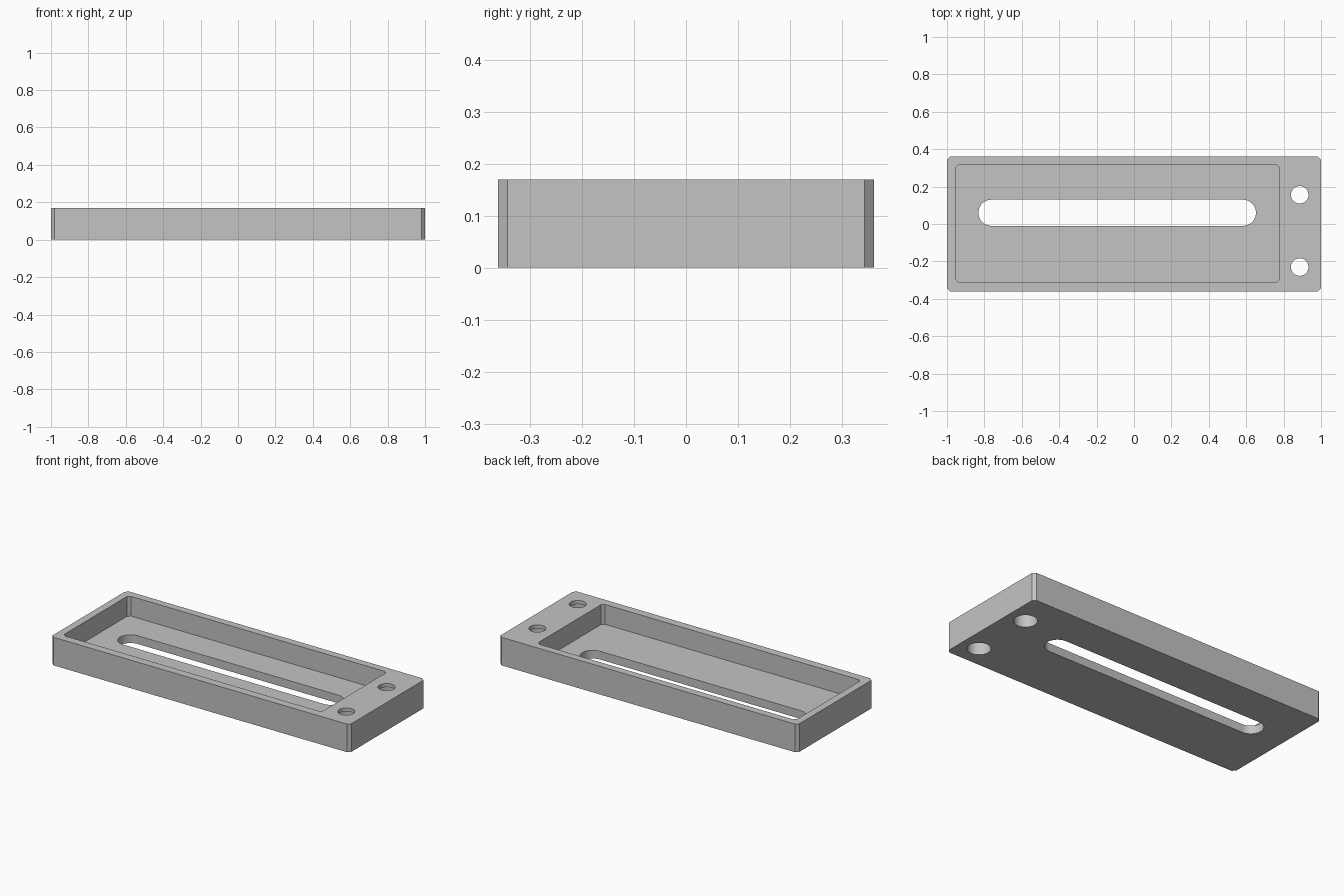
import bpy
import bmesh
from math import cos, sin, pi, radians

cube = bpy.data.objects.get("Cube")
if cube:
    bpy.data.objects.remove(cube, do_unlink=True)

HEIGHT = 0.17
FLOOR = 0.05    # thickness under the pocket
LIP = 0.022     # thickness left above each counterbore
OVER = 0.05     # how far cutters overshoot the block

grey = bpy.data.materials.new("plain grey")
grey.use_nodes = True
colour = (0.55, 0.55, 0.55, 1)
grey.diffuse_color = colour
grey.node_tree.nodes["Principled BSDF"].inputs["Base Color"].default_value = colour


def prism(name, outline, z0, z1):
    """Extrude a counter-clockwise outline from z0 to z1."""
    bm = bmesh.new()
    face = bm.faces.new([bm.verts.new((x, y, z0)) for x, y in outline])
    geom = bmesh.ops.extrude_face_region(bm, geom=[face])["geom"]
    top = [v for v in geom if isinstance(v, bmesh.types.BMVert)]
    bmesh.ops.translate(bm, verts=top, vec=(0, 0, z1 - z0))
    bmesh.ops.recalc_face_normals(bm, faces=bm.faces)
    mesh = bpy.data.meshes.new(name)
    bm.to_mesh(mesh)
    bm.free()
    mesh.materials.append(grey)
    obj = bpy.data.objects.new(name, mesh)
    bpy.context.collection.objects.link(obj)
    return obj


def chamfered(x0, x1, y0, y1, c):
    """Rectangle with its four corners cut off."""
    return [(x0 + c, y0), (x1 - c, y0), (x1, y0 + c), (x1, y1 - c),
            (x1 - c, y1), (x0 + c, y1), (x0, y1 - c), (x0, y0 + c)]


def stadium(x0, x1, y, r, steps=20):
    """Slot outline between two end centres; a circle when they coincide."""
    arc = [-pi / 2 + pi * i / steps for i in range(steps + 1)]
    right = [(x1 + r * cos(a), y + r * sin(a)) for a in arc]
    left = [(x0 - r * cos(a), y - r * sin(a)) for a in arc]
    return right + left if x1 > x0 else right[:-1] + left[:-1]


# Main block
tray = prism("tray_block", chamfered(-1, 1, -0.362, 0.362, 0.018), 0, HEIGHT)

# Pocket from above and the long slot through its floor
cutters = [
    prism("pocket_cutter", chamfered(-0.955, 0.777, -0.312, 0.317, 0.016),
          FLOOR, HEIGHT + OVER),
    prism("slot_cutter", stadium(-0.762, 0.582, 0.06, 0.07),
          -OVER, HEIGHT),
]

# Screw holes, each widened from below
for y in (0.156, -0.23):
    cutters.append(prism("screw_hole_cutter", stadium(0.886, 0.886, y, 0.047),
                         HEIGHT / 2, HEIGHT + OVER))
    cutters.append(prism("counterbore_cutter", stadium(0.886, 0.886, y, 0.064),
                         -OVER, HEIGHT - LIP))

bpy.ops.object.select_all(action="DESELECT")
bpy.context.view_layer.objects.active = tray
tray.select_set(True)
for cutter in cutters:
    cutter.hide_render = True
    mod = tray.modifiers.new(cutter.name, "BOOLEAN")
    mod.operation = "DIFFERENCE"
    mod.solver = "EXACT"
    mod.object = cutter
    bpy.ops.object.modifier_apply(modifier=mod.name)
    bpy.data.objects.remove(cutter, do_unlink=True)

# Round walls smooth, edges sharp
bpy.ops.object.shade_smooth_by_angle(angle=radians(30))
